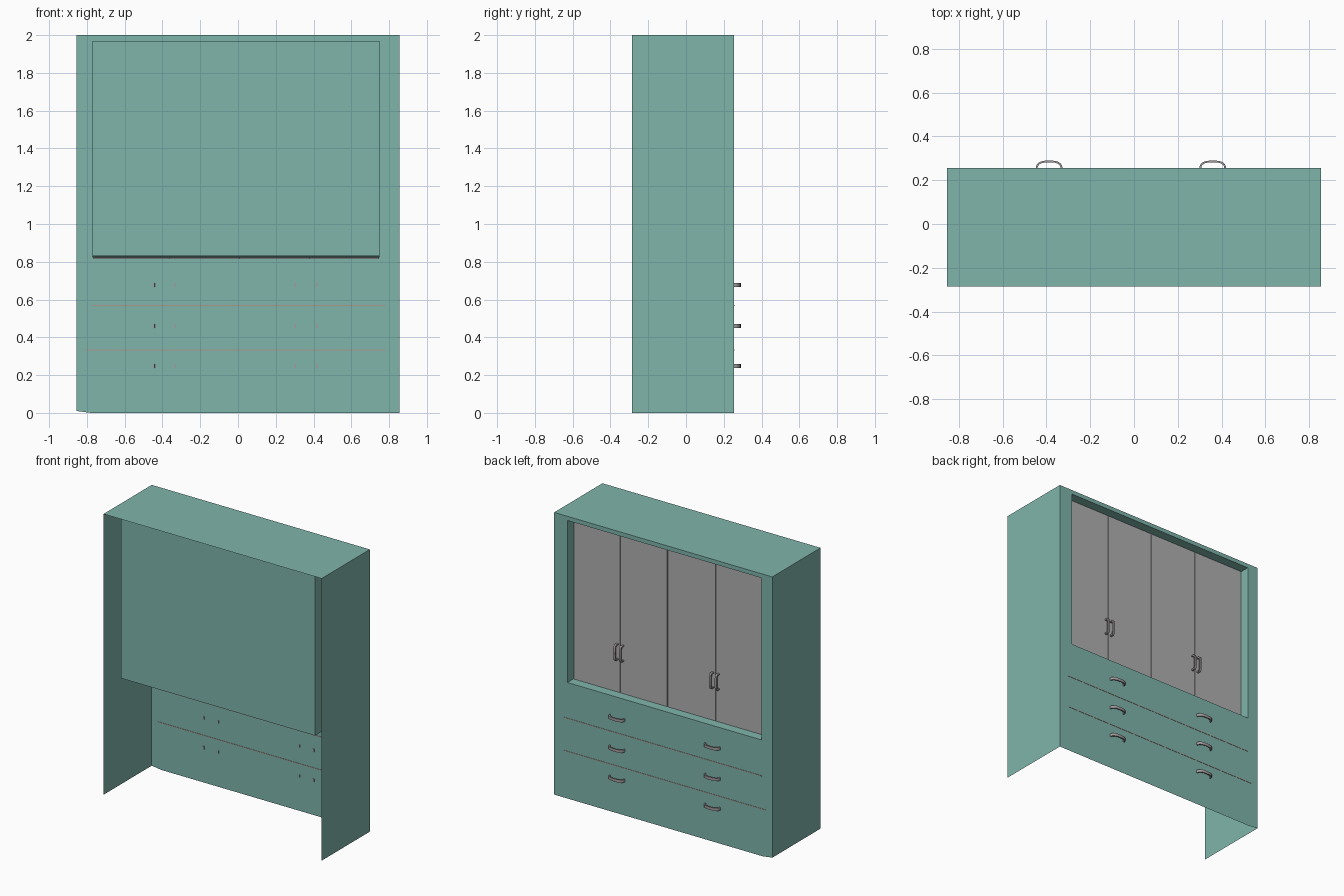
import bpy, bmesh, math

cube = bpy.data.objects.get("Cube")
if cube:
    bpy.data.objects.remove(cube, do_unlink=True)


def material(name, rgb):
    m = bpy.data.materials.new(name)
    m.use_nodes = True
    m.diffuse_color = (*rgb, 1)
    m.node_tree.nodes["Principled BSDF"].inputs["Base Color"].default_value = (*rgb, 1)
    return m


TEAL = material("teal paint", (0.212, 0.46, 0.41))
GREY = material("door grey", (0.44, 0.44, 0.44))
METAL = material("handle metal", (0.36, 0.33, 0.34))
SEAM = material("seam beige", (0.42, 0.30, 0.26))


def finish(name, bm, mat):
    bmesh.ops.recalc_face_normals(bm, faces=bm.faces)
    me = bpy.data.meshes.new(name)
    bm.to_mesh(me)
    bm.free()
    me.materials.append(mat)
    ob = bpy.data.objects.new(name, me)
    bpy.context.collection.objects.link(ob)
    return ob


def box(name, x0, x1, y0, y1, z0, z1, mat):
    bm = bmesh.new()
    bmesh.ops.create_cube(bm, size=1)
    for v in bm.verts:
        v.co = ((x0, x1)[v.co.x > 0], (y0, y1)[v.co.y > 0], (z0, z1)[v.co.z > 0])
    return finish(name, bm, mat)


W, BACK, FRONT = 0.855, 0.255, -0.285
DOOR_Y = 0.19

# Cabinet shell: thin walls, open front and bottom, with a deep pocket for the doors
bm = bmesh.new()


def ring(x0, x1, y, z0, z1):
    return [bm.verts.new(p) for p in ((x0, y, z0), (x1, y, z0), (x1, y, z1), (x0, y, z1))]


def bridge(a, b, sides=range(4)):
    for i in sides:
        j = (i + 1) % 4
        bm.faces.new((a[i], a[j], b[j], b[i]))


outer = ring(-W, W, BACK, 0, 2)
rim = ring(-W, W, FRONT, 0, 2)
opening = ring(-0.77, 0.75, BACK, 0.822, 1.97)
pocket = ring(-0.77, 0.75, -0.21, 0.83, 1.97)
bridge(outer, rim, (1, 2, 3))
bridge(outer, opening)
bridge(opening, pocket)
bm.faces.new(pocket)
# Slightly clipped lower corner
bottom = bm.edges.get((outer[0], outer[1]))
bmesh.utils.edge_split(bottom, outer[0], 0.045)
for v in (outer[0], rim[0]):
    v.co.z = 0.01
finish("cabinet_shell", bm, TEAL)

# Four doors set into the pocket
splits = [-0.768, -0.367, 0.012, 0.383, 0.748]
for i, (a, b) in enumerate(zip(splits, splits[1:])):
    box(f"door_{i + 1}", a + 0.002, b - 0.002, DOOR_Y - 0.02, DOOR_Y, 0.815, 1.968, GREY)

# Seams between the drawers
box("upper_drawer_seam", -0.77, 0.78, BACK - 0.002, BACK + 0.002, 0.565, 0.57, SEAM)
box("lower_drawer_seam", -0.81, 0.78, BACK - 0.002, BACK + 0.002, 0.331, 0.336, SEAM)


def handle(name, loc, length, reach, height, thick, power, upright=False):
    """Bowed strip handle reaching towards +y, built along x."""
    bm = bmesh.new()
    n = 14
    rows = []
    for i in range(n + 1):
        t = math.pi * i / n
        c, s = math.cos(t), math.sin(t)
        cx, cy = math.copysign(abs(c) ** power, c), s ** power if s > 1e-6 else 0
        row = []
        for inset, z in ((0, -1), (0, 1), (thick, 1), (thick, -1)):
            row.append(bm.verts.new((cx * (length / 2 - inset),
                                     cy * (reach - inset), z * height / 2)))
        rows.append(row)
    for a, b in zip(rows, rows[1:]):
        for k in range(4):
            m = (k + 1) % 4
            bm.faces.new((a[k], a[m], b[m], b[k]))
    bm.faces.new(rows[0])
    bm.faces.new(rows[-1])
    ob = finish(name, bm, METAL)
    ob.location = loc
    if upright:
        ob.rotation_euler.y = math.pi / 2
    bpy.context.view_layer.objects.active = ob
    ob.select_set(True)
    bpy.ops.object.shade_smooth_by_angle()
    ob.select_set(False)


# Drawer handles, two per drawer
for level, z in zip(("lower", "middle", "upper"), (0.248, 0.46, 0.677)):
    for side, x in (("right", -0.388), ("left", 0.36)):
        handle(f"{level}_drawer_handle_{side}", (x, BACK - 0.004, z), 0.122, 0.039, 0.02, 0.008, 0.75)

# Upright door pulls beside the two outer door gaps
for side, gap in (("right", -0.367), ("left", 0.383)):
    for k, dx in (("outer", -0.022), ("inner", 0.022)):
        handle(f"door_pull_{side}_{k}", (gap + dx, DOOR_Y - 0.002, 1.11), 0.115, 0.036, 0.014, 0.009, 0.35, True)
